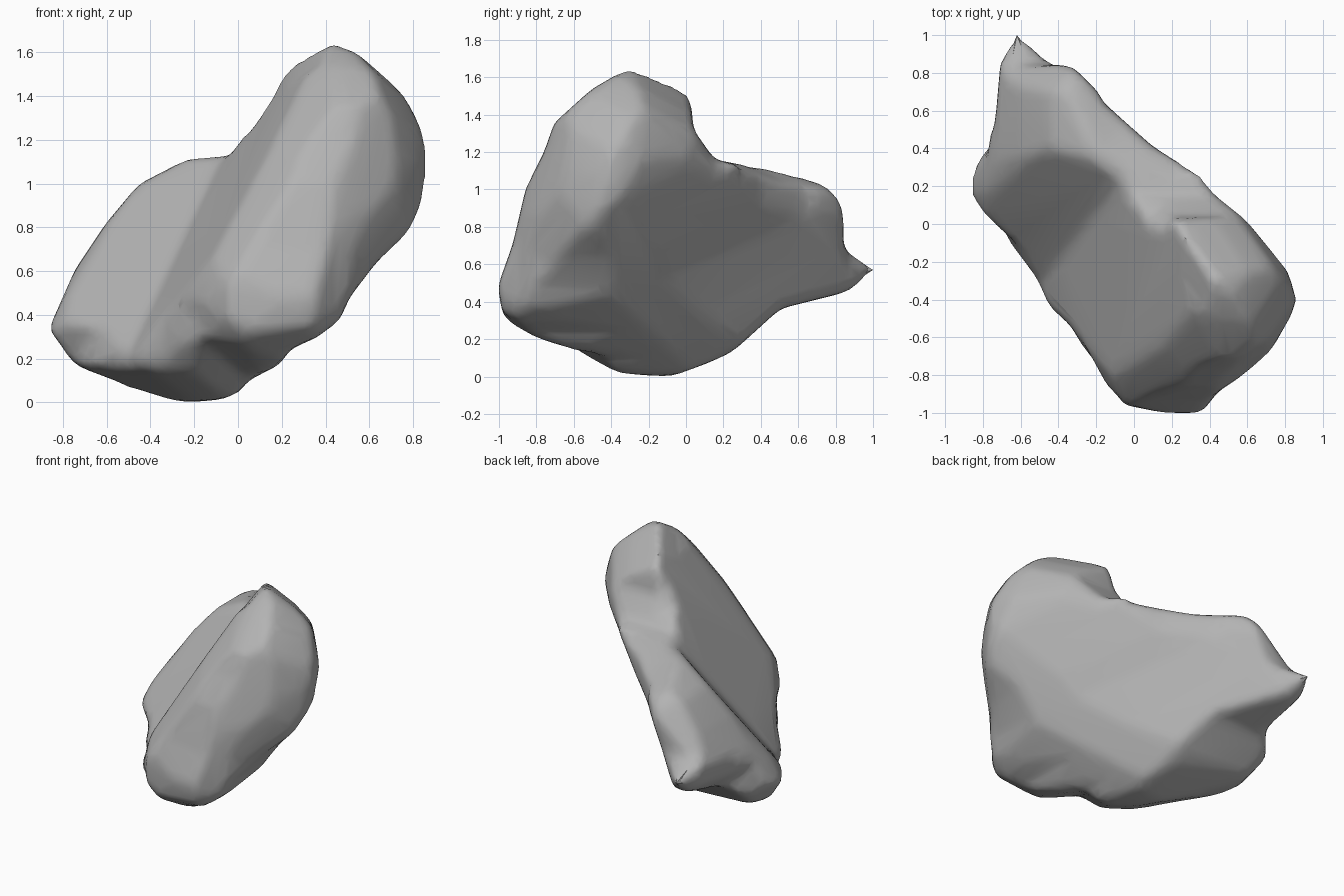
import bpy, bmesh
from math import sin, cos, radians
from mathutils import Vector

if "Cube" in bpy.data.objects:
    bpy.data.objects.remove(bpy.data.objects["Cube"])

ZERO = Vector()
MID = Vector((0, 0, 0.815))

# Outlines of the boulder along six directions
FRONT = [(-.86, .33), (-.86, .25), (-.78, .19), (-.54, .1), (-.45, .04), (-.33, 0), (-.08, .02), (0, .05),
         (.03, .1), (.19, .18), (.23, .25), (.35, .3), (.46, .38), (.5, .48), (.63, .65), (.78, .79),
         (.83, .9), (.85, 1.02), (.85, 1.2), (.83, 1.27), (.73, 1.45), (.6, 1.57), (.48, 1.66), (.3, 1.57),
         (.2, 1.53), (.16, 1.47), (0, 1.17), (-.04, 1.12), (-.22, 1.11), (-.45, .99), (-.6, .81), (-.74, .6)]
SIDE = [(-1, .48), (-.97, .32), (-.87, .24), (-.57, .14), (-.4, .03), (-.1, 0), (.2, .11), (.28, .17),
        (.5, .37), (.86, .46), (1, .57), (.85, .66), (.83, .72), (.84, .85), (.82, .94), (.72, 1.03),
        (.4, 1.11), (.15, 1.15), (.03, 1.32), (.02, 1.5), (-.05, 1.57), (-.28, 1.66), (-.5, 1.53),
        (-.7, 1.35), (-.75, 1.2), (-.85, 1), (-.92, .7)]
TOP = [(-.62, 1), (-.48, .86), (-.33, .83), (-.2, .7), (-.17, .64), (.1, .4), (.35, .25), (.42, .15),
       (.68, -.06), (.8, -.22), (.85, -.4), (.83, -.47), (.69, -.72), (.44, -.88), (.35, -1), (.2, -1),
       (-.05, -.95), (-.1, -.87), (-.17, -.87), (-.2, -.76), (-.33, -.53), (-.45, -.43), (-.52, -.27),
       (-.6, -.16), (-.7, -.1), (-.85, .1), (-.86, .25), (-.83, .38), (-.78, .42), (-.73, .52), (-.7, .85)]
EDGE_FRONT = [(.18, .62), (.25, .56), (.36, .48), (.47, .36), (.52, .1), (.5, -.09), (.42, -.31), (.17, -.55),
              (-.11, -.75), (-.22, -.84), (-.48, -.79), (-.62, -.62), (-.56, -.38), (-.62, -.26),
              (-.54, -.11), (-.36, .11), (-.16, .39), (.05, .47)]
EDGE_BACK = [(-.23, .96), (-.09, .92), (.01, .82), (.23, .55), (.33, .4), (.57, .03), (.62, -.11), (.57, -.22),
             (.61, -.55), (.62, -.72), (.53, -.79), (.41, -.81), (.16, -.77), (.03, -.75), (-.07, -.69),
             (-.15, -.42), (-.24, -.15), (-.31, -.01), (-.4, .21), (-.48, .4), (-.52, .55), (-.47, .76),
             (-.38, .88)]
BROAD = [(-.43, .78), (-.23, .71), (-.14, .69), (-.13, .63), (-.16, .56), (-.06, .42), (.35, .36), (.69, .36),
         (.76, .31), (.98, .02), (1.09, -.03), (1.04, -.15), (.84, -.34), (.86, -.52), (.7, -.7), (.6, -.75),
         (.04, -.86), (-.17, -.86), (-.29, -.77), (-.54, -.8), (-.83, -.68), (-.89, -.53), (-.89, -.31),
         (-.97, .08), (-.96, .23), (-.92, .43), (-.81, .59), (-.65, .71)]


def add_object(name, bm):
    bmesh.ops.recalc_face_normals(bm, faces=bm.faces)
    mesh = bpy.data.meshes.new(name)
    bm.to_mesh(mesh)
    bm.free()
    obj = bpy.data.objects.new(name, mesh)
    bpy.context.collection.objects.link(obj)
    return obj


def prism(name, outline, origin, right, axis):
    """Long prism along axis, its outline drawn in the plane across it."""
    up = axis.cross(right)
    bm = bmesh.new()
    face = bm.faces.new([bm.verts.new(origin + right * u + up * v - axis * 3) for u, v in outline])
    ext = bmesh.ops.extrude_face_region(bm, geom=[face])
    moved = [g for g in ext["geom"] if isinstance(g, bmesh.types.BMVert)]
    bmesh.ops.translate(bm, vec=axis * 6, verts=moved)
    return add_object(name, bm)


def profile(name, outline, turn, tilt, origin):
    """Prism whose axis points at azimuth turn and elevation tilt."""
    a, e = radians(turn), radians(tilt)
    return prism(name, outline, origin, Vector((cos(a), sin(a), 0)),
                 Vector((sin(a) * cos(e), -cos(a) * cos(e), sin(e))))


def chamfer(name, outward, reach, end=3):
    """Block that planes off a ridge; it stops at end along the ridge's rise."""
    out = Vector(outward).normalized()
    level = out.cross(Vector((0, 0, 1))).normalized()
    return prism(name, [(0, -3), (3, -3), (3, end), (0, end)], MID + out * reach, out, level)


# Crossing prisms that bound the boulder
boulder = profile("boulder", FRONT, 0, 0, ZERO)
keep = [profile("cutter_side", SIDE, 90, 0, ZERO),
        profile("cutter_top", TOP, 0, 90, ZERO),
        profile("cutter_edge_front", EDGE_FRONT, 35, 20, MID),
        profile("cutter_edge_back", EDGE_BACK, 215, 20, MID),
        profile("cutter_broad", BROAD, 145, -25, MID)]

# Shallow valley between the two lobes of the front face
lobe_a, lobe_b = Vector((-.84, -.19, .51)), Vector((-.466, -.639, .613))
valley = prism("cutter_valley", [(0, 0), (.9, -2.9), (.9, 2.9)], Vector((-.1, .2, 1.05)),
               (lobe_a + lobe_b).normalized(), lobe_a.cross(lobe_b).normalized())

# Worn ridges on the back face and around the big lobe
ridges = [chamfer("cutter_back_ridge", (.725, .432, -.535), .37),
          chamfer("cutter_lobe_left", (-.515, -.7, .497), .56),
          chamfer("cutter_lobe_right", (.53, -.83, .18), .97)]

cutters = keep + [valley] + ridges
for cutter in cutters:
    cutter.hide_render = True
    mod = boulder.modifiers.new(cutter.name, "BOOLEAN")
    mod.operation = "INTERSECT" if cutter in keep else "DIFFERENCE"
    mod.solver, mod.object = "EXACT", cutter

# Even out the surface and wear the corners round
mod = boulder.modifiers.new("even", "REMESH")
mod.mode, mod.voxel_size = "VOXEL", 0.025
mod = boulder.modifiers.new("wear", "SMOOTH")
mod.factor, mod.iterations = 0.5, 16
mod = boulder.modifiers.new("swell", "DISPLACE")
mod.strength, mod.mid_level = 0.008, 0
mod = boulder.modifiers.new("coarsen", "DECIMATE")
mod.ratio = 0.12

graph = bpy.context.evaluated_depsgraph_get()
boulder_mesh = bpy.data.meshes.new_from_object(boulder.evaluated_get(graph))
boulder.modifiers.clear()
boulder.data = boulder_mesh
for cutter in cutters:
    bpy.data.objects.remove(cutter)

# Broken spur at the back
bm = bmesh.new()
tip = bm.verts.new((-.62, 1, .57))
base = [bm.verts.new(p) for p in [(-.7, .8, .52), (-.6, .8, .44), (-.46, .8, .5), (-.54, .8, .7), (-.66, .8, .7)]]
bm.faces.new(base)
for i, corner in enumerate(base):
    bm.faces.new((corner, base[i - 1], tip))
spur = add_object("back_spur", bm)

# Plain stone grey
stone = bpy.data.materials.new("stone_grey")
stone.use_nodes = True
colour = (0.45, 0.45, 0.45, 1)
stone.diffuse_color = colour
bsdf = stone.node_tree.nodes["Principled BSDF"]
bsdf.inputs["Base Color"].default_value = colour
bsdf.inputs["Roughness"].default_value = 0.9
for obj in (boulder, spur):
    obj.data.materials.clear()
    obj.data.materials.append(stone)

bpy.context.view_layer.objects.active = boulder
boulder.select_set(True)
bpy.ops.object.shade_smooth_by_angle(angle=radians(40))
